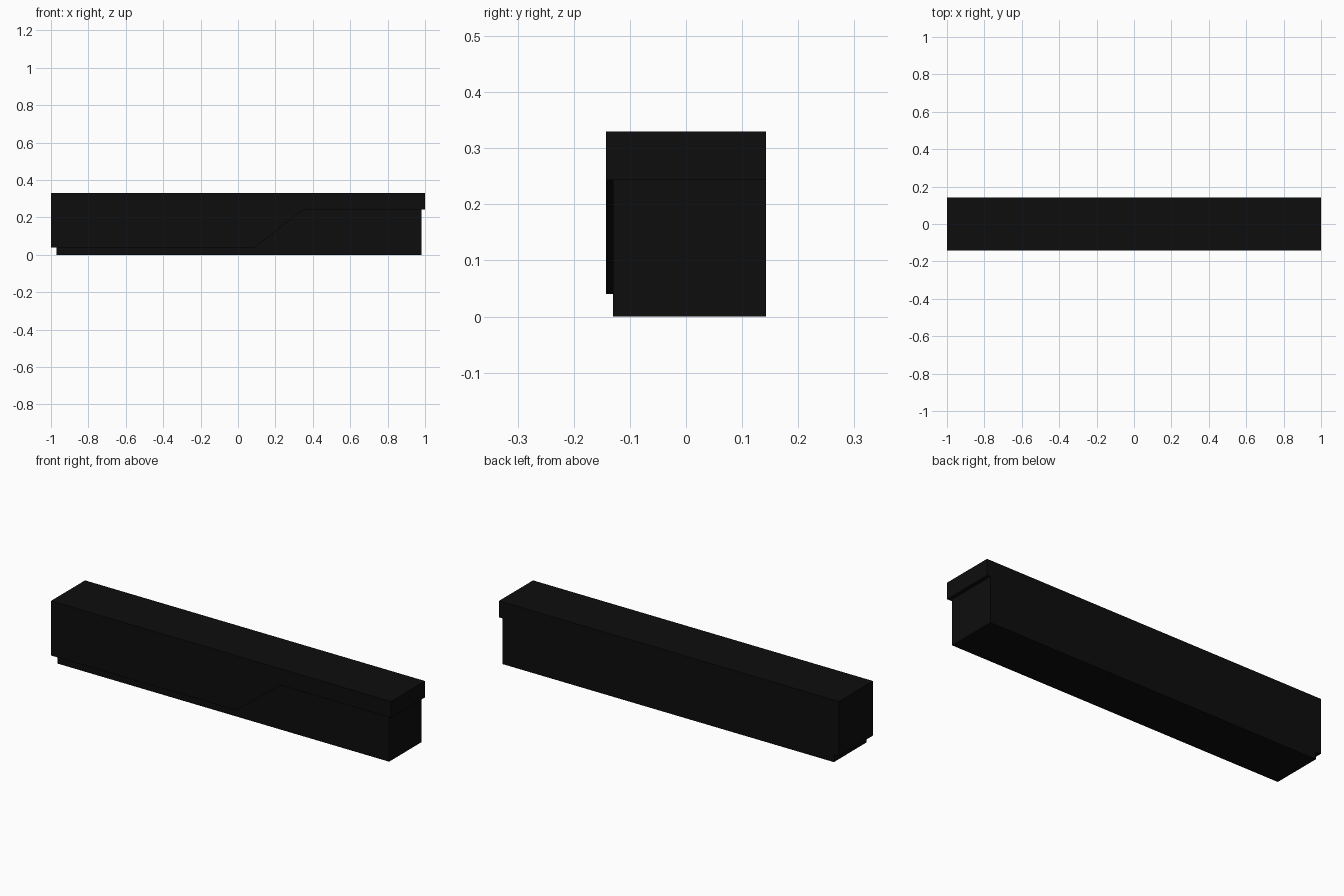
import bpy, bmesh

if "Cube" in bpy.data.objects:
    bpy.data.objects.remove(bpy.data.objects["Cube"])

black = bpy.data.materials.new("matte_black")
black.diffuse_color = (0.004, 0.004, 0.004, 1)
black.use_nodes = True
black.node_tree.nodes["Principled BSDF"].inputs["Base Color"].default_value = black.diffuse_color


def extrude_profile(name, points, y0, y1):
    """Solid made from an x/z outline extruded along y."""
    bm = bmesh.new()
    face = bm.faces.new([bm.verts.new((x, y0, z)) for x, z in points])
    ext = bmesh.ops.extrude_face_region(bm, geom=[face])
    moved = [g for g in ext["geom"] if isinstance(g, bmesh.types.BMVert)]
    bmesh.ops.translate(bm, verts=moved, vec=(0, y1 - y0, 0))
    bmesh.ops.recalc_face_normals(bm, faces=bm.faces)
    mesh = bpy.data.meshes.new(name)
    bm.to_mesh(mesh)
    bm.free()
    mesh.materials.append(black)
    obj = bpy.data.objects.new(name, mesh)
    bpy.context.collection.objects.link(obj)
    return obj


FRONT, BACK, TOP = -0.143, 0.143, 0.33
LOW, HIGH = 0.04, 0.243            # underside heights of the counter shell
slope = [(0.09, LOW), (0.35, HIGH)]

# Counter shell: deep on the left, slanting up to a thin top on the right
extrude_profile("counter_shell",
                [(-1, TOP), (-1, LOW)] + slope + [(1, HIGH), (1, TOP)],
                FRONT, BACK)

# Recessed base: plinth on the left, tall cabinet under the thin top
extrude_profile("recessed_base",
                [(-0.97, 0), (0.98, 0), (0.98, HIGH)] + slope[::-1] + [(-0.97, LOW)],
                -0.13, BACK)
